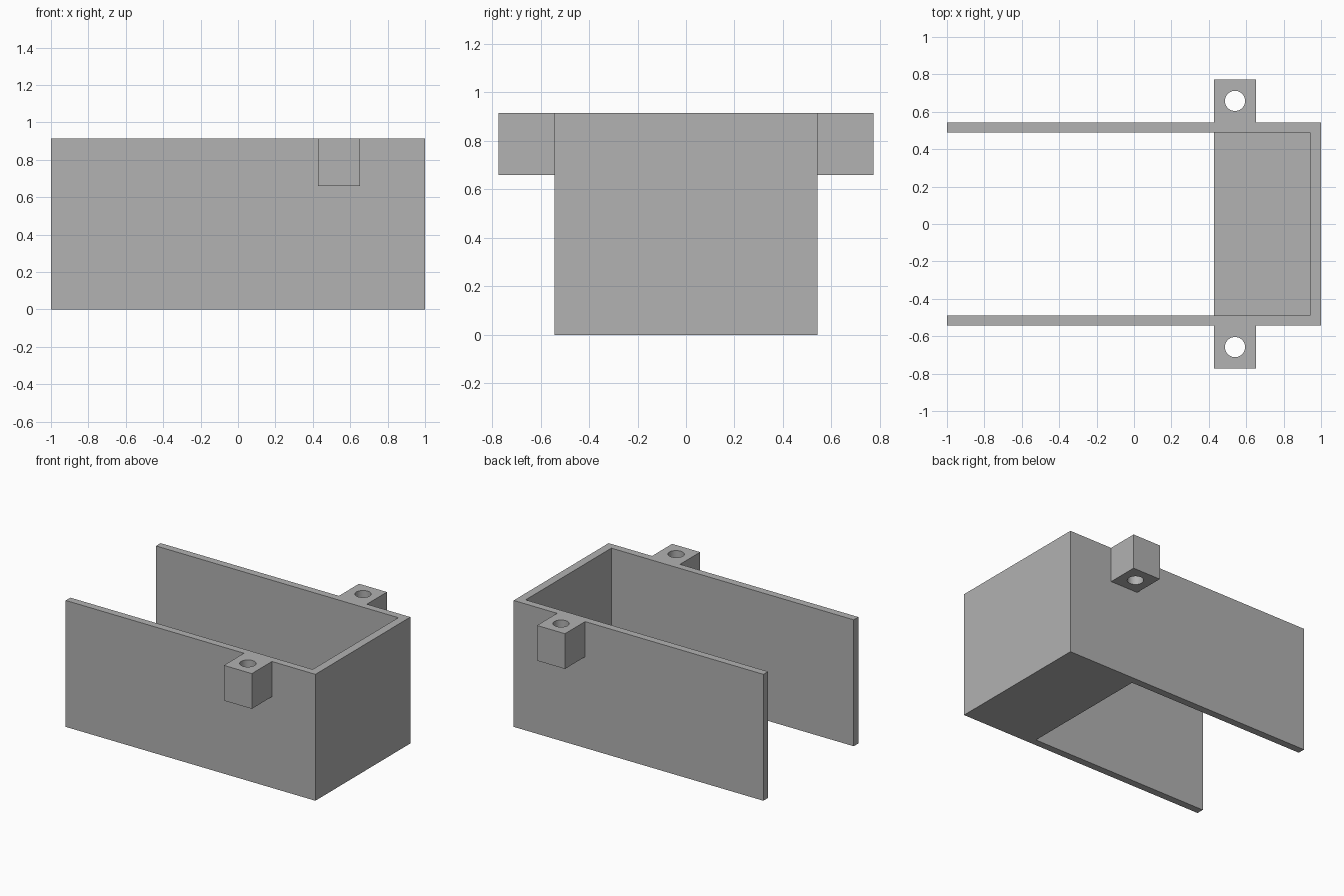
import bpy
import bmesh
from math import radians

cube = bpy.data.objects.get("Cube")
if cube:
    bpy.data.objects.remove(cube, do_unlink=True)

HEIGHT = 0.915
OUT_Y, IN_Y = 0.543, 0.49
END_IN = 0.941
TAB_X0, TAB_X1, TAB_Y, TAB_Z = 0.428, 0.652, 0.773, 0.66
HOLE_X, HOLE_Y, HOLE_R = 0.54, 0.658, 0.054
FLOOR_T = 0.005

grey = bpy.data.materials.new("plain grey")
grey.use_nodes = True
COLOUR = (0.445, 0.445, 0.445, 1)
grey.diffuse_color = COLOUR
grey.node_tree.nodes["Principled BSDF"].inputs["Base Color"].default_value = COLOUR


def prism(name, outline, z0, z1):
    """Extrude a flat outline from z0 to z1."""
    bm = bmesh.new()
    face = bm.faces.new([bm.verts.new((x, y, z0)) for x, y in outline])
    top = bmesh.ops.extrude_face_region(bm, geom=[face])
    verts = [v for v in top["geom"] if isinstance(v, bmesh.types.BMVert)]
    bmesh.ops.translate(bm, verts=verts, vec=(0, 0, z1 - z0))
    bmesh.ops.recalc_face_normals(bm, faces=bm.faces)
    mesh = bpy.data.meshes.new(name)
    bm.to_mesh(mesh)
    bm.free()
    mesh.materials.append(grey)
    obj = bpy.data.objects.new(name, mesh)
    bpy.context.collection.objects.link(obj)
    return obj


def rectangle(x0, x1, y0, y1):
    return [(x0, y0), (x1, y0), (x1, y1), (x0, y1)]


def combine(target, tool, operation):
    """Apply a boolean and discard its tool."""
    mod = target.modifiers.new("combine", 'BOOLEAN')
    mod.object = tool
    mod.operation = operation
    mod.solver = 'EXACT'
    bpy.context.view_layer.objects.active = target
    bpy.ops.object.modifier_apply(modifier=mod.name)
    bpy.data.objects.remove(tool, do_unlink=True)


# Two side walls joined by the end wall
bracket = prism("open_bracket", [
    (-1, -OUT_Y), (1, -OUT_Y), (1, OUT_Y), (-1, OUT_Y),
    (-1, IN_Y), (END_IN, IN_Y), (END_IN, -IN_Y), (-1, -IN_Y)], 0, HEIGHT)

# Thin floor at the closed end
mid_y = (OUT_Y + IN_Y) / 2
floor = prism("floor", rectangle(TAB_X0, (1 + END_IN) / 2, -mid_y, mid_y), 0, FLOOR_T)
combine(bracket, floor, 'UNION')

# Mounting tabs with screw holes, one on each side
for side in (-1, 1):
    y0, y1 = sorted((side * mid_y, side * TAB_Y))
    tab = prism("mounting_tab", rectangle(TAB_X0, TAB_X1, y0, y1), TAB_Z, HEIGHT)
    combine(bracket, tab, 'UNION')
    bpy.ops.mesh.primitive_cylinder_add(
        vertices=40, radius=HOLE_R, depth=1, location=(HOLE_X, side * HOLE_Y, HEIGHT))
    hole = bpy.context.object
    hole.hide_render = True
    hole.data.materials.append(grey)
    combine(bracket, hole, 'DIFFERENCE')

# Smooth hole walls, crisp edges elsewhere
bpy.ops.object.select_all(action='DESELECT')
bracket.select_set(True)
bpy.context.view_layer.objects.active = bracket
bpy.ops.object.shade_smooth_by_angle(angle=radians(30))
